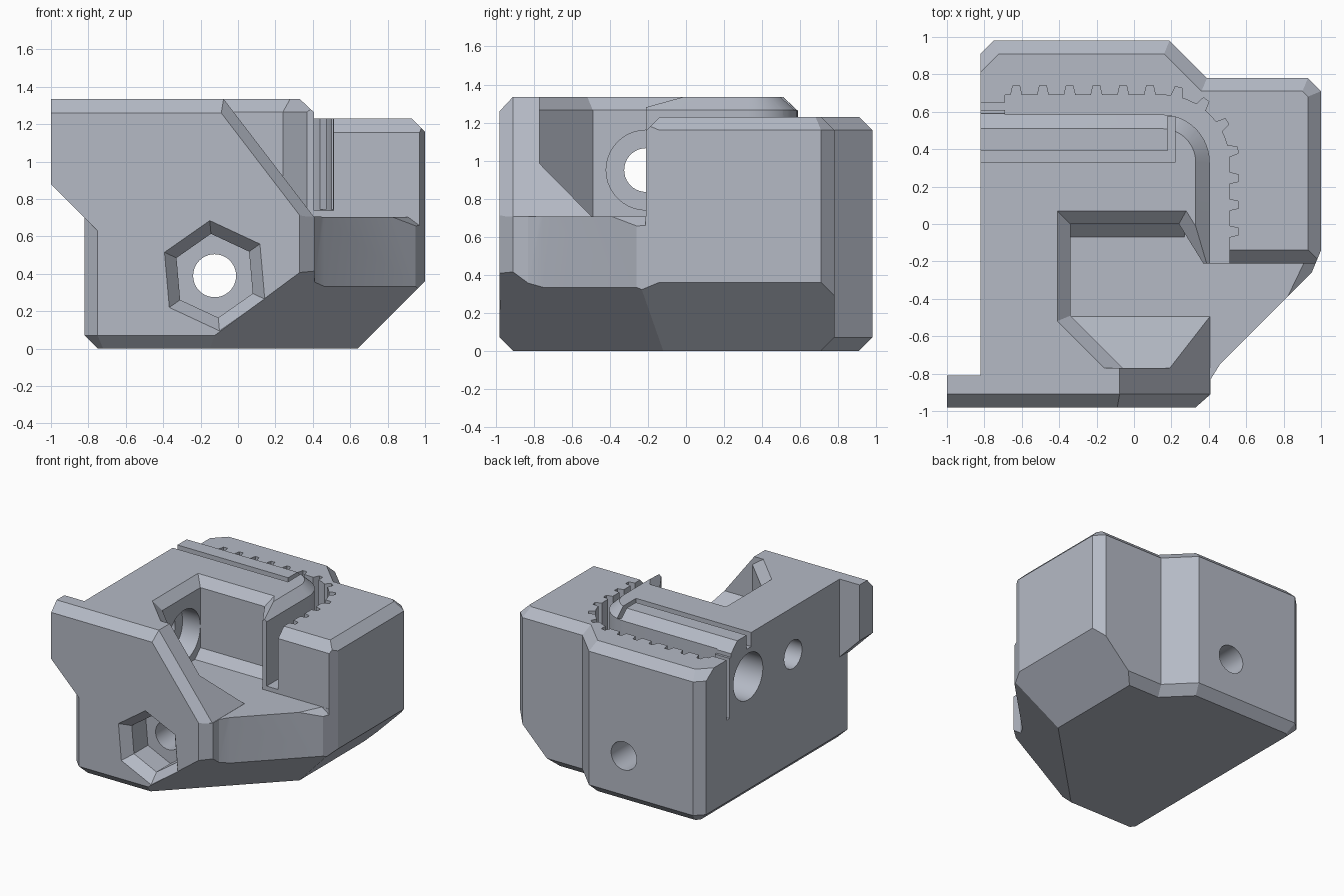
import bpy, bmesh, math
from mathutils import Vector

if "Cube" in bpy.data.objects:
    bpy.data.objects.remove(bpy.data.objects["Cube"])


def loft(name, rings):
    """Closed solid through rings that have equal point counts."""
    bm = bmesh.new()
    vs = [[bm.verts.new(p) for p in r] for r in rings]
    n = len(rings[0])
    bm.faces.new(vs[0][::-1])
    bm.faces.new(vs[-1])
    for a, b in zip(vs, vs[1:]):
        for i in range(n):
            j = (i + 1) % n
            bm.faces.new((a[i], a[j], b[j], b[i]))
    bm.normal_update()
    if bm.calc_volume(signed=True) < 0:
        bmesh.ops.reverse_faces(bm, faces=bm.faces)
    me = bpy.data.meshes.new(name)
    bm.to_mesh(me)
    bm.free()
    ob = bpy.data.objects.new(name, me)
    bpy.context.collection.objects.link(ob)
    return ob


def at_z(pts, z):
    return [(x, y, z) for x, y in pts]


def along_x(name, yz, x0, x1):
    return loft(name, [[(x, y, z) for y, z in yz] for x in (x0, x1)])


def along_y(name, xz, y0, y1):
    return loft(name, [[(x, y, z) for x, z in xz] for y in (y0, y1)])


def along_z(name, xy, z0, z1):
    return loft(name, [at_z(xy, z0), at_z(xy, z1)])


def rect(a0, a1, b0, b1):
    return [(a0, b0), (a1, b0), (a1, b1), (a0, b1)]


def ngon(a, b, r, n=40, turn=0.0):
    return [(a + r * math.cos(turn + math.tau * i / n),
             b + r * math.sin(turn + math.tau * i / n)) for i in range(n)]


def inset(pts, dist):
    """Inset a counter-clockwise outline by one distance per edge."""
    n, lines, out = len(pts), [], []
    for i in range(n):
        p, q = Vector(pts[i]), Vector(pts[(i + 1) % n])
        d = (q - p).normalized()
        lines.append((p + Vector((-d.y, d.x)) * dist[i], d))
    for i in range(n):
        (p, d), (q, e) = lines[i - 1], lines[i]
        t = (q - p).cross(e) / d.cross(e)
        out.append(tuple(p + d * t))
    return out


def volume(me):
    bm = bmesh.new()
    bm.from_mesh(me)
    v = bm.calc_volume(signed=True)
    bm.free()
    return v


def boolean(target, tool, op='DIFFERENCE'):
    """Apply a boolean; if the volume is implausible, try the other solver or a tiny shift."""
    before, size = target.data.copy(), volume(tool.data)
    v0 = volume(before)
    low, high = (v0, v0 + size) if op == 'UNION' else (v0 - size, v0)
    bpy.context.view_layer.objects.active = target
    for k in range(6):
        tool.location = Vector((.0007, .0005, .0003)) * (k // 2)
        m = target.modifiers.new(tool.name, 'BOOLEAN')
        m.operation, m.solver, m.object = op, ('MANIFOLD', 'EXACT')[k % 2], tool
        bpy.context.view_layer.update()
        bpy.ops.object.modifier_apply(modifier=m.name)
        if target.modifiers:
            target.modifiers.clear()
        elif low - .004 < volume(target.data) < high + .004 and \
                (size < .05 or abs(volume(target.data) - v0) > 1e-5):
            break
        target.data = before.copy()
    bpy.data.objects.remove(tool)


C = 0.07  # common chamfer

# Main block with chamfered foot and rear rim
outline = [(-.82, -.91), (-.75, -.98), (.33, -.98), (.41, -.91), (.41, -.83),
           (.46, -.75), (.95, -.26), (1, -.14), (1, .71), (.93, .78),
           (.39, .78), (.19, .98), (-.75, .98), (-.82, .91)]
foot = inset(outline, [C, C] + [0] * 6 + [C] * 6)
rim = inset(outline, [0] * 7 + [C] * 6 + [0])
body = loft("corner_bracket", [at_z(foot, 0), at_z(outline, C),
                               at_z(outline, 1.16), at_z(rim, 1.23)])

# Slanted undersides at the right and front right
boolean(body, along_y("right_slant", [(.54, -.1), (1.2, -.1), (1.2, .56)], -2, 2))
h = math.sqrt(.5)
slant = [(.49, -.2), (1.57, .6), (1.8, -.2)]
boolean(body, loft("corner_slant", [[(t * h + s / 2, t * h - s / 2, z) for s, z in slant]
                                    for t in (-2, 2)]))


# Raised core with a round belt corner and a side ear
def corner_arc(r, n=12):
    return [(.15 + r * math.cos(i * math.pi / 2 / n),
             .33 + r * math.sin(i * math.pi / 2 / n)) for i in range(n + 1)]


core_line = ([(-1, -.98), (.33, -.98), (.41, -.91)] + corner_arc(.26)
             + [(-.82, .59), (-.82, -.81), (-1, -.81)])
count = len(core_line)
core_top = inset(core_line, [C, C] + [.08] * (count - 5) + [0, 0, 0])
core = loft("raised_core", [at_z(core_line, .5), at_z(core_line, 1.26), at_z(core_top, 1.335)])
boolean(core, along_y("ear_slant", [(-1.2, 1.08), (-1.2, .3), (-.42, .3)], -2, 2))
boolean(body, core, 'UNION')

# Open pocket with chamfered mouth
pocket = [(-.34, -.49), (-.06, -.77), (1.3, -.77), (1.3, -.21),
          (.37, -.21), (.24, 0), (-.34, 0)]
mouth = inset(pocket, [-.135, 0, 0, 0, -.135, -.135, -.135])
boolean(body, loft("pocket", [at_z(pocket, .705), at_z(pocket, 1.265), at_z(mouth, 1.4)]))

# Ramps on the pocket floor
boolean(body, along_x("front_ramp", [(-.49, .70), (-.80, 1.015), (-.80, .68), (-.49, .68)],
                      -.335, .405), 'UNION')
boolean(body, along_x("rear_ramp", [(.02, .795), (-.07, .705), (-.07, .69), (.02, .69)],
                      -.36, .27), 'UNION')

# Sloping end of the front wall, with its bevelled edge
slope = [(.405, .706), (1.3, .706), (1.3, 1.45), (-.165, 1.45)]
boolean(body, loft("front_wall_slope", [[(x + dx, y, z) for x, z in slope]
                                        for dx, y in ((0, -.48), (0, -.91), (-.14, -1.05))]))

# Bevels on the right block and low shelf
boolean(body, along_x("right_block_bevel", [(-.25, 1.115), (-.25, 1.3), (-.07, 1.3)], .425, 1.1))
boolean(body, loft("shelf_bevel", [[(.9, -.212, .71), (1.05, -.212, .6), (1.05, -.212, .75)],
                                   [(.8, -.42, .71), (.95, -.42, .6), (.95, -.42, .75)]]))

# Curved belt groove and narrow exit slit
outer = [(.51, -.3)] + corner_arc(.36) + [(-.69, .69)]
inner = [(-.69, .585)] + corner_arc(.255)[::-1] + [(.405, -.3)]
boolean(body, along_z("belt_groove", outer + inner, .74, 1.45))
boolean(body, along_z("belt_slit", rect(-.9, -.67, .61, .65), .74, 1.45))


# Tooth notches along the outer belt wall
def wall_point(s):
    straight, arc = .84, .36 * math.pi / 2
    if s < straight:
        return Vector((-.69 + s, .69)), Vector((0, 1))
    if s < straight + arc:
        a = math.pi / 2 - (s - straight) / .36
        n = Vector((math.cos(a), math.sin(a)))
        return Vector((.15, .33)) + n * .36, n
    return Vector((.51, .33 - (s - straight - arc))), Vector((1, 0))


for i in range(13):
    p, n = wall_point(.06 + i * .143)
    t = Vector((-n.y, n.x))
    tooth = [tuple(p + t * a + n * b) for a, b in
             ((-.034, -.02), (-.018, .05), (.018, .05), (.034, -.02))]
    boolean(body, along_z("tooth_notch", tooth, .745, 1.46))

# Clearance around the tensioner strip
clearance = [(-.9, .33), (.22, .33), (.22, .575), (.18, .575), (.18, .39), (-.9, .39)]
boolean(body, along_z("strip_clearance", clearance, 1.22, 1.45))

# Screw holes and counterbore
boolean(body, along_x("tensioner_hole", ngon(.37, .99, .19), -.9, .15))
boolean(body, along_x("side_hole", ngon(-.21, .95, .115), -.9, -.3))
boolean(body, along_x("side_counterbore", ngon(-.21, .95, .21), -.5, -.335))
boolean(body, along_y("through_hole", ngon(-.125, .39, .115), -1.1, 1.1))

# Hexagonal nut pocket with flared mouth
hexes = [[(x, y, z) for x, z in ngon(-.125, .39, r, 6, math.radians(35))]
         for r, y in ((.34, -1.03), (.225, -.9), (.225, -.72))]
boolean(body, loft("nut_pocket", hexes))

# Blue-grey plastic
mat = bpy.data.materials.new("grey_plastic")
mat.diffuse_color = (.46, .49, .56, 1)
mat.use_nodes = True
mat.node_tree.nodes["Principled BSDF"].inputs["Base Color"].default_value = mat.diffuse_color
body.data.materials.clear()
body.data.materials.append(mat)
bpy.ops.object.select_all(action='DESELECT')
body.select_set(True)
bpy.context.view_layer.objects.active = body
bpy.ops.object.shade_smooth_by_angle(angle=math.radians(20))
